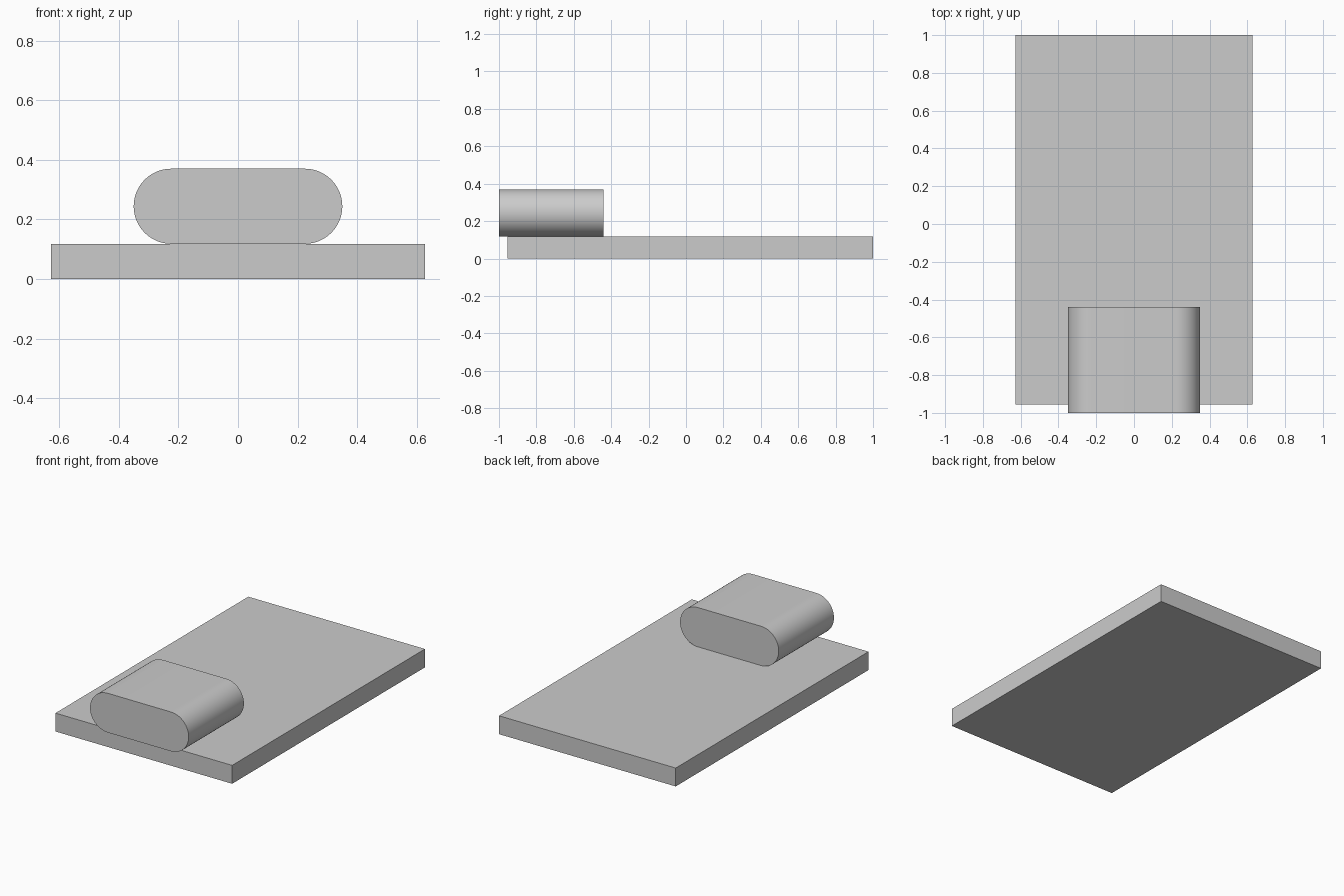
import bpy, bmesh, math

cube = bpy.data.objects.get("Cube")
if cube:
    bpy.data.objects.remove(cube, do_unlink=True)

# One plain grey for everything
grey = bpy.data.materials.new("light_grey")
grey.use_nodes = True
colour = (0.6, 0.6, 0.6, 1)
grey.diffuse_color = colour
grey.node_tree.nodes["Principled BSDF"].inputs["Base Color"].default_value = colour


def extrude_profile(name, profile, y_front, y_back):
    """Make a solid from an x-z outline drawn out along y."""
    bm = bmesh.new()
    face = bm.faces.new([bm.verts.new((x, y_front, z)) for x, z in profile])
    moved = bmesh.ops.extrude_face_region(bm, geom=[face])["geom"]
    verts = [v for v in moved if isinstance(v, bmesh.types.BMVert)]
    bmesh.ops.translate(bm, verts=verts, vec=(0, y_back - y_front, 0))
    bmesh.ops.recalc_face_normals(bm, faces=bm.faces)
    mesh = bpy.data.meshes.new(name)
    bm.to_mesh(mesh)
    bm.free()
    mesh.materials.append(grey)
    obj = bpy.data.objects.new(name, mesh)
    bpy.context.collection.objects.link(obj)
    return obj


# Flat base slab
half_width, thickness = 0.627, 0.118
slab = [(-half_width, 0), (half_width, 0),
        (half_width, thickness), (-half_width, thickness)]
extrude_profile("base_slab", slab, -0.955, 1.0)

# Pill-shaped block lying on the slab and overhanging its front edge
radius, half_flat, steps = 0.126, 0.224, 32
pill = []
for side in (1, -1):
    for i in range(steps + 1):
        a = math.pi * i / steps - math.pi / 2
        pill.append((side * (half_flat + radius * math.cos(a)),
                     thickness + radius + side * radius * math.sin(a)))
block = extrude_profile("rounded_block", pill, -1.0, -0.44)

# Smooth the round ends, keep the front and back edges sharp
bpy.ops.object.select_all(action="DESELECT")
block.select_set(True)
bpy.context.view_layer.objects.active = block
bpy.ops.object.shade_smooth_by_angle(angle=math.radians(30))
